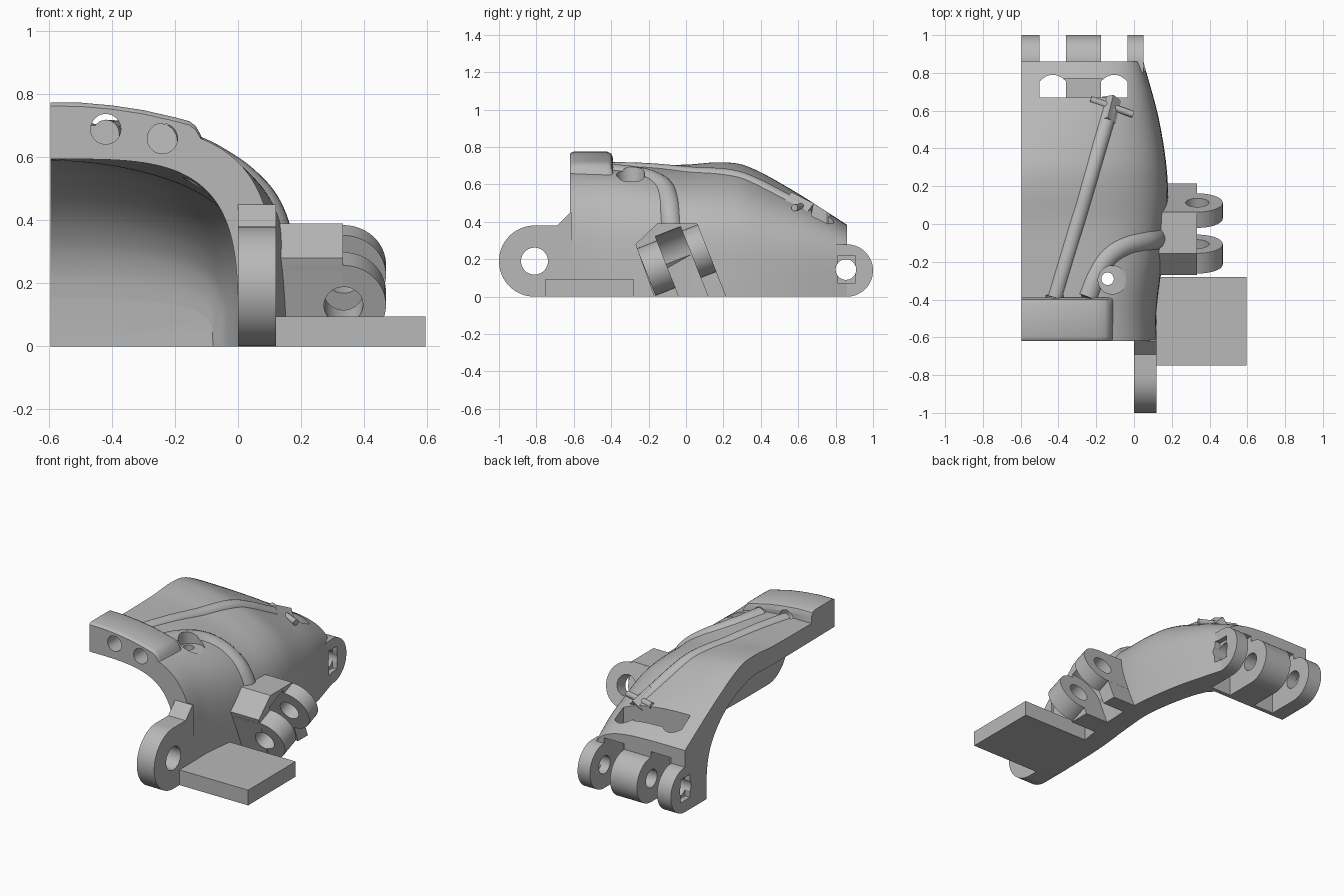
import bpy, bmesh, math
from mathutils import Vector, Matrix

if "Cube" in bpy.data.objects:
    bpy.data.objects.remove(bpy.data.objects["Cube"], do_unlink=True)

grey = bpy.data.materials.new("warm_grey")
grey.use_nodes = True
grey.diffuse_color = (0.48, 0.48, 0.48, 1)
grey.node_tree.nodes["Principled BSDF"].inputs["Base Color"].default_value = (0.48, 0.48, 0.48, 1)


def finish(bm, name):
    bmesh.ops.recalc_face_normals(bm, faces=bm.faces)
    mesh = bpy.data.meshes.new(name)
    bm.to_mesh(mesh)
    bm.free()
    obj = bpy.data.objects.new(name, mesh)
    bpy.context.collection.objects.link(obj)
    mesh.materials.append(grey)
    return obj


def loft(name, rings):
    """Closed solid through rings of equal length."""
    bm = bmesh.new()
    rows = [[bm.verts.new(p) for p in ring] for ring in rings]
    n = len(rows[0])
    for a, b in zip(rows, rows[1:]):
        for i in range(n):
            bm.faces.new((a[i], a[(i + 1) % n], b[(i + 1) % n], b[i]))
    bm.faces.new(rows[0])
    bm.faces.new(rows[-1][::-1])
    return finish(bm, name)


def box(name, x0, x1, y0, y1, z0, z1, turn=Matrix.Identity(3)):
    return loft(name, [[turn @ Vector(p) for p in ((x, y0, z0), (x, y1, z0), (x, y1, z1), (x, y0, z1))]
                       for x in (x0, x1)])


def rod(name, a, b, r, sides=48):
    a, b = Vector(a), Vector(b)
    rot = (b - a).to_track_quat('Z', 'Y').to_matrix()
    circle = [rot @ Vector((r * math.cos(t), r * math.sin(t), 0))
              for t in (math.tau * i / sides for i in range(sides))]
    return loft(name, [[p + c for c in circle] for p in (a, b)])


def cut(obj, cutters):
    for c in cutters:
        m = obj.modifiers.new("cut", 'BOOLEAN')
        m.operation, m.solver, m.object = 'DIFFERENCE', 'EXACT', c
        bpy.context.view_layer.objects.active = obj
        bpy.ops.object.modifier_apply(modifier=m.name)


def smooth(obj, angle=32):
    bpy.ops.object.select_all(action='DESELECT')
    obj.select_set(True)
    bpy.context.view_layer.objects.active = obj
    bpy.ops.object.shade_smooth_by_angle(angle=math.radians(angle))


def curve_at(keys, y):
    """Smooth interpolation through (y, value) keys."""
    i = max(0, min(len(keys) - 2, sum(k[0] <= y for k in keys) - 1))
    (y0, a), (y1, b) = keys[i], keys[i + 1]

    def slope(j):
        p, q = keys[max(0, j - 1)], keys[min(len(keys) - 1, j + 1)]
        return (q[1] - p[1]) / (q[0] - p[0])
    h = y1 - y0
    t = (y - y0) / h
    return ((2*t**3 - 3*t*t + 1) * a + (t**3 - 2*t*t + t) * h * slope(i)
            + (3*t*t - 2*t**3) * b + (t**3 - t*t) * h * slope(i + 1))


# Palm shell: rounded arches swept along y, hollowed by a smaller sweep
SIDE = -0.595
HEIGHT = [(-.62, .705), (-.39, .702), (0, .706), (.18, .718), (.32, .70), (.56, .575), (.86, .385)]
WIDTH = [(-.62, .12), (-.45, .12), (-.13, .16), (.19, .18), (.53, .137), (.86, .05)]
POWER_X = [(-.62, 3.75), (-.39, 3.5), (0, 1.8), (.3, 1.6), (.56, 2.2), (.86, 4.5)]
POWER_Z = [(-.62, 3.75), (-.39, 3.75), (0, 4.6), (.3, 4.4), (.56, 4.4), (.86, 5)]
IN_HEIGHT = [(-.64, .595), (0, .59), (.2, .59), (.4, .52), (.52, .43), (.6, .325), (.635, .23), (.645, .15)]
IN_WIDTH = [(-.64, 0), (-.3, .01), (0, .04), (.2, .05), (.45, .01), (.6, -.04), (.645, -.08)]


def arch(y, h, w, steps=40):
    px, pz = curve_at(POWER_X, y), curve_at(POWER_Z, y)
    angles = [math.pi / 2 * i / steps for i in range(steps)]
    return [(SIDE + (w - SIDE) * math.sin(t) ** (2 / px), y, h * math.cos(t) ** (2 / pz))
            for t in angles] + [(w, y, 0)]


def surface(x, y):
    k = min(1, (x - SIDE) / (curve_at(WIDTH, y) - SIDE))
    return curve_at(HEIGHT, y) * (1 - k ** curve_at(POWER_X, y)) ** (1 / curve_at(POWER_Z, y))


ys = [-.62 + 1.48 * i / 48 for i in range(49)]
shell = loft("palm_shell", [arch(y, curve_at(HEIGHT, y), curve_at(WIDTH, y)) + [(SIDE, y, 0)] for y in ys])
rings = []
for y in [-.64 + 1.285 * math.sin(math.pi / 2 * i / 44) for i in range(45)]:
    h, w = curve_at(IN_HEIGHT, y), curve_at(IN_WIDTH, y)
    rings.append(arch(y, h, w) + [(w, y, -.1), (SIDE - .1, y, -.1), (SIDE - .1, y, h)])
hollow = loft("hollow_cutter", rings)

# Finger hinge clearances, arched slots, axle and cable holes
GAPS = [(-.5, -.36), (-.175, -.035)]
axle = rod("axle_cutter", (-.8, .855, .145), (.3, .855, .145), .055)
squares = [box("square_cutter", a, b, .81, .905, .073, .217) for a, b in ((-.7, -.56), (.02, .2))]
cable_holes = [rod("cable_hole_cutter", (x, -.7, z), (x, -.375, z), .048) for x, z in ((-.42, .69), (-.24, .66))]
pocket = box("pocket_cutter", -.37, -.17, .67, .77, .33, .8)
cutters = [hollow, axle, pocket] + squares + cable_holes
for a, b in GAPS:
    cutters.append(rod("clearance_cutter", (a, .86, .14), (b, .86, .14), .175))
    slot = [(a, .67), (b, .67)] + [((a + b) / 2 + .07 * c, .755 + .035 * (1 - c * c))
                                   for c in (1 - i / 6 for i in range(13))]
    cutters.append(loft("slot_cutter", [[(x, y, z) for x, y in slot] for z in (-.1, .8)]))
recess = rod("recess_cutter", (-.115, -.296, .615), (-.115, -.296, .8), .075)
bore = rod("bore_cutter", (-.14, -.29, .3), (-.14, -.29, .9), .033)
cutters += [recess, bore]
cut(shell, cutters)
smooth(shell)

# Raised cable bridge across the front
top = [(SIDE, .775), (-.5, .774), (-.4, .765), (-.3, .75), (-.2, .727), (-.155, .715),
       (-.135, .70), (-.12, .675)]
bottom = [(-.1, .62), (-.2, .6), (-.4, .6), (SIDE, .6)]
steps = [(-.62, .012), (-.613, .004), (-.6, 0), (-.42, 0), (-.40, .01), (-.39, .035)]
bridge = loft("cable_bridge", [[(x, y, z - drop) for x, z in top] + [(x, y, z) for x, z in bottom]
                               for y, drop in steps])
cut(bridge, cable_holes + [hollow])
smooth(bridge)


# Knuckle lugs on the back
def lug_profile(cy, cz, r, back, steps=28):
    arc = [(cy + r * math.cos(t), cz + r * math.sin(t))
           for t in (-math.pi / 2 + math.pi * i / steps for i in range(steps + 1))]
    return arc + [(back, cz + r), (back, cz - r)]


for i, (a, b) in enumerate([(SIDE, -.5), (-.36, -.175), (-.035, .05)]):
    prof = lug_profile(.86, .14, .14, .8)
    lug = loft("knuckle_lug_%d" % (i + 1), [[(x, y, z) for y, z in prof] for x in (a, b)])
    cut(lug, [axle] + squares)
    smooth(lug)

# Wrist lug on the front
prof = [(-.81 + .19 * math.cos(t), .19 + .19 * math.sin(t))
        for t in (math.pi / 2 + math.pi * i / 32 for i in range(33))]
prof += [(-.612, 0), (-.612, .45), (-.62, .45), (-.69, .38)]
wrist = loft("wrist_lug", [[(x, y, z) for y, z in prof] for x in (0, .12)])
cut(wrist, [rod("wrist_axle_cutter", (-.1, -.81, .19), (.2, -.81, .19), .072)])
smooth(wrist)

# Side plate
box("side_plate", .1, .595, -.75, -.28, 0, .095)

# Thumb hinge, tilted about the x axis, with a clearance between its lugs
tilt = Matrix.Rotation(math.radians(21.5), 3, 'X')


def thumb_rod(name, u0, u1, r):
    return rod(name, tilt @ Vector((.335, u0, .2)), tilt @ Vector((.335, u1, .2)), r)


thumb_axle = thumb_rod("thumb_axle_cutter", -.4, .4, .062)
thumb_gap = thumb_rod("thumb_gap_cutter", -.035, .11, .16)
thumb_slot = box("thumb_slot_cutter", .175, .6, -.035, .11, -.3, .2, tilt)
block = [(-.27, .28), (-.155, .39), (.06, .39), (.215, 0), (-.17, 0)]
base = loft("thumb_base", [[(x, y, z) for y, z in block] for x in (.09, .333)])
cut(base, [thumb_axle, thumb_gap, thumb_slot, hollow])
smooth(base)
for i, (a, b) in enumerate([(-.15, -.035), (.11, .2)]):
    prof = lug_profile(.335, .2, .135, .15)
    lug = loft("thumb_lug_%d" % (i + 1), [[tilt @ Vector((x, u, v)) for x, v in prof] for u in (a, b)])
    cut(lug, [thumb_axle])
    smooth(lug)


# Cable channels half sunk into the shell
def channel(name, pts, r):
    data = bpy.data.curves.new(name, 'CURVE')
    data.dimensions, data.bevel_depth, data.bevel_resolution = '3D', r, 6
    data.use_fill_caps = True
    data.resolution_u = 8
    sp = data.splines.new('BEZIER')
    sp.bezier_points.add(len(pts) - 1)
    for bp, p in zip(sp.bezier_points, pts):
        bp.co = p
        bp.handle_left_type = bp.handle_right_type = 'AUTO'
    obj = bpy.data.objects.new(name, data)
    bpy.context.collection.objects.link(obj)
    data.materials.append(grey)
    bpy.ops.object.select_all(action='DESELECT')
    obj.select_set(True)
    bpy.context.view_layer.objects.active = obj
    bpy.ops.object.convert(target='MESH')
    return bpy.context.view_layer.objects.active


line = [(-.42 + .29 * i / 9, -.39 + .99 * i / 9) for i in range(10)]
smooth(channel("finger_cable_channel", [(x, y, surface(x, y) - .026) for x, y in line], .045))
bend = [(-.25, -.39), (-.2, -.27), (-.14, -.18), (-.06, -.125), (.04, -.095), (.1, -.085)]
path = [(x - .02 * (x + .25) / .35, y, surface(x, y) - .04) for x, y in bend] + [(.13, -.07, .28)]
thumb_channel = channel("thumb_cable_channel", path, .062)
cut(thumb_channel, [recess, bore])
smooth(thumb_channel)

# Cable anchor with a cross pin
z = surface(-.13, .6)
rod("anchor_block", (-.145, .54, surface(-.145, .54) - .02), (-.115, .66, surface(-.115, .66) - .02), .055, 4)
smooth(rod("anchor_pin", (-.23, .66, z - .01), (-.005, .58, z - .025), .018, 16))

for obj in [o for o in bpy.data.objects if "_cutter" in o.name]:
    bpy.data.objects.remove(obj, do_unlink=True)
